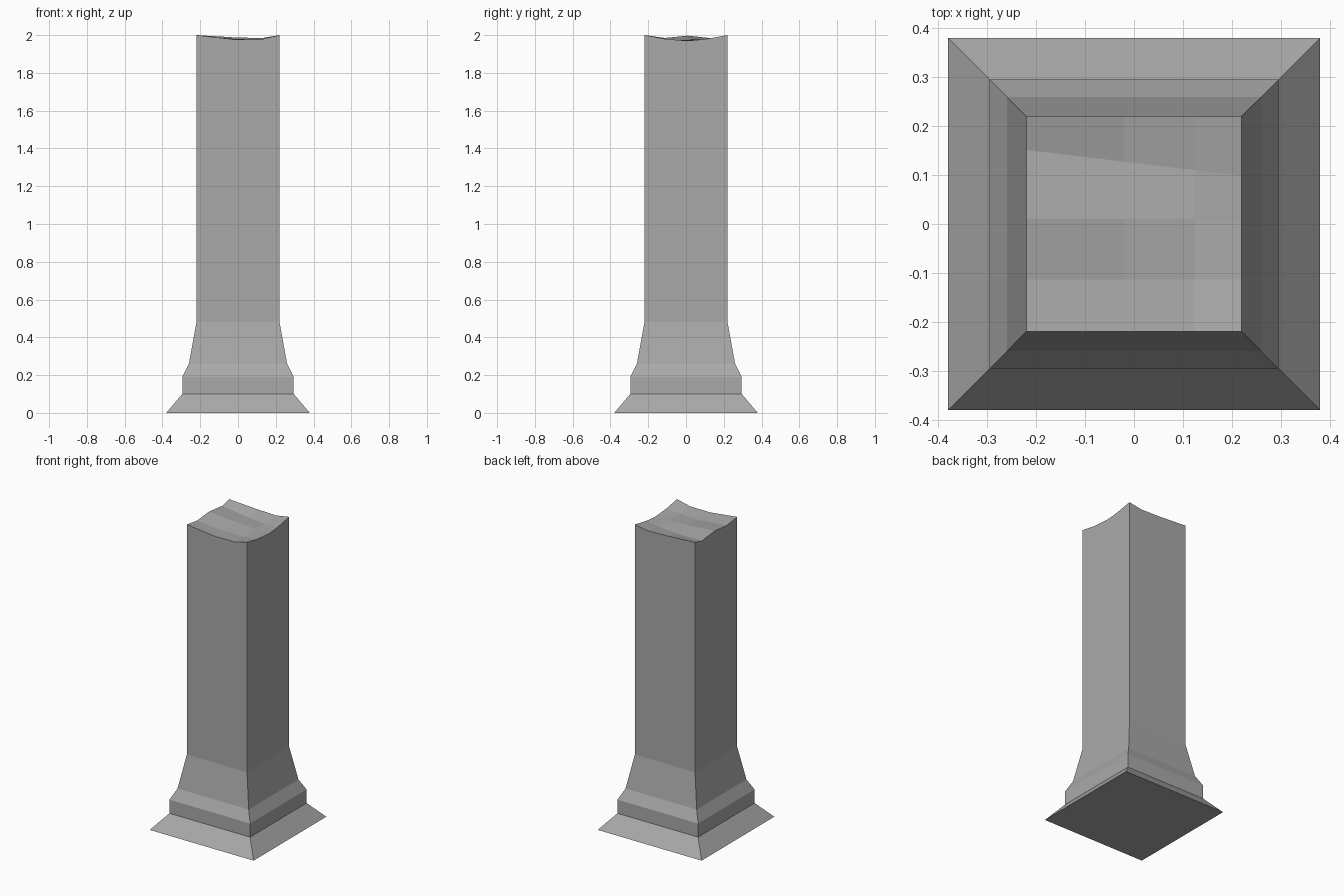
import bpy
import bmesh

if "Cube" in bpy.data.objects:
    bpy.data.objects.remove(bpy.data.objects["Cube"], do_unlink=True)

# Stone material
stone = bpy.data.materials.new("grey stone")
stone.use_nodes = True
colour = (0.4, 0.4, 0.4, 1)
stone.diffuse_color = colour
bsdf = next(n for n in stone.node_tree.nodes if n.type == "BSDF_PRINCIPLED")
bsdf.inputs["Base Color"].default_value = colour
bsdf.inputs["Roughness"].default_value = 0.9

HALF = 0.22
COLUMNS = (-HALF, -0.02, 0.125, HALF)
ROWS = (-HALF, -0.113, 0.01, 0.125, HALF)
# Wear depth of the broken top, one row from front to back
WEAR = (
    (0, 0.023, 0.022, 0),
    (0.015, 0.032, 0.03, 0.02),
    (0.003, 0.02, 0.025, 0.03),
    (0.018, 0.03, 0.03, 0.022),
    (0, 0.012, 0.016, 0),
)
# Half width and height of each moulding step, from shaft to ground
STEPS = ((HALF, 0.48), (0.26, 0.26), (0.295, 0.19), (0.295, 0.10), (0.38, 0))

bm = bmesh.new()

# Worn top surface; inner rows run slightly askew
grid = []
for j, (y, wear) in enumerate(zip(ROWS, WEAR)):
    skew = -0.12 if j == 3 else 0
    grid.append([bm.verts.new((x, y + skew * x, 2 - d)) for x, d in zip(COLUMNS, wear)])
for low, high in zip(grid, grid[1:]):
    for i in range(len(COLUMNS) - 1):
        bm.faces.new((low[i], low[i + 1], high[i + 1], high[i]))

# Shaft and stepped base, extruded down from the rim
rim = [e for e in bm.edges if e.is_boundary]
width = HALF
for half, z in STEPS:
    result = bmesh.ops.extrude_edge_only(bm, edges=rim)["geom"]
    rim = [g for g in result if isinstance(g, bmesh.types.BMEdge) and g.is_boundary]
    for v in (g for g in result if isinstance(g, bmesh.types.BMVert)):
        v.co.x *= half / width
        v.co.y *= half / width
        v.co.z = z
    width = half

# Underside
bmesh.ops.holes_fill(bm, edges=rim, sides=0)
bmesh.ops.recalc_face_normals(bm, faces=bm.faces)

mesh = bpy.data.meshes.new("pillar")
bm.to_mesh(mesh)
bm.free()
mesh.materials.append(stone)
pillar = bpy.data.objects.new("pillar", mesh)
bpy.context.collection.objects.link(pillar)
